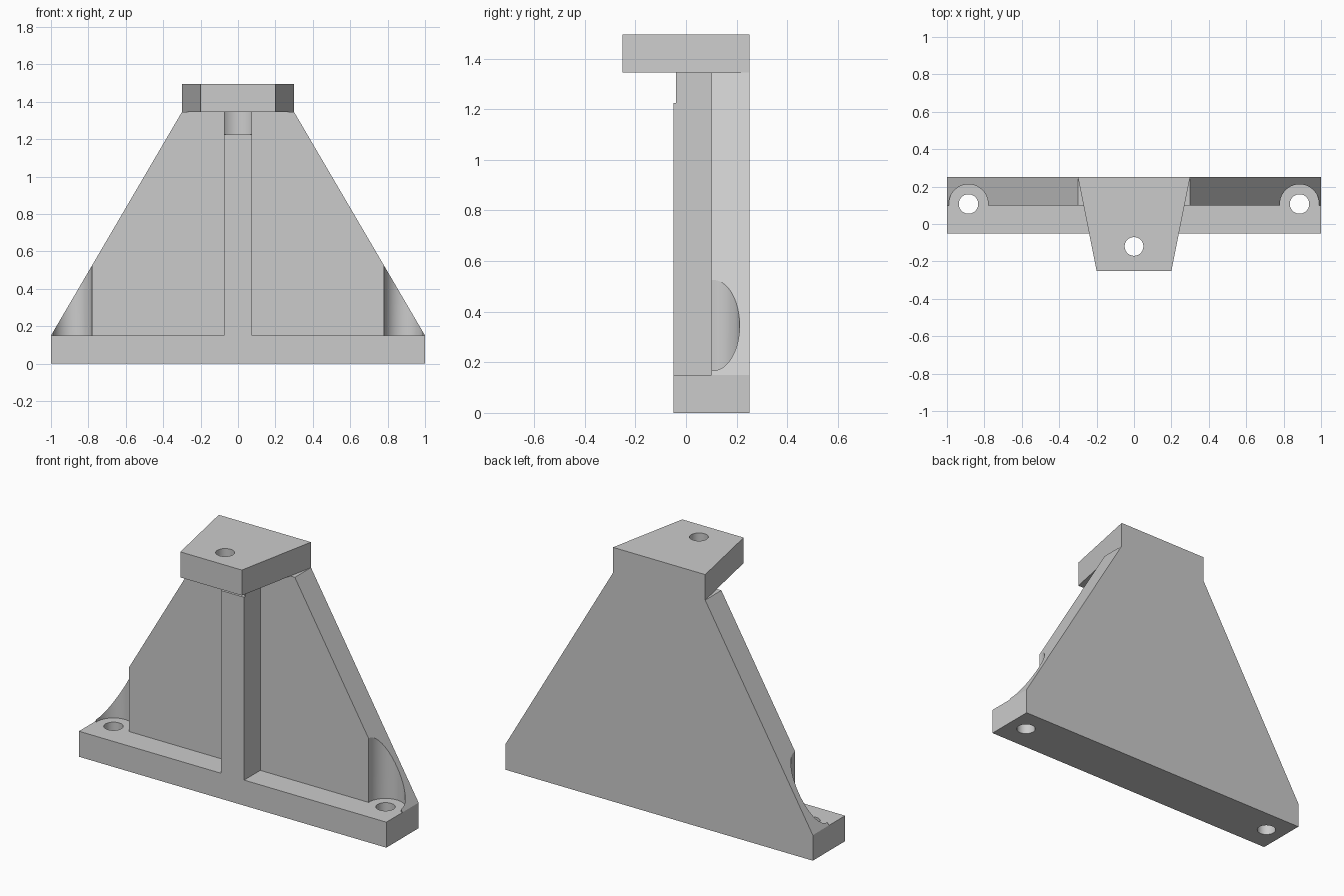
import bpy
import bmesh
import math
from mathutils import Vector

cube = bpy.data.objects.get("Cube")
if cube:
    bpy.data.objects.remove(cube, do_unlink=True)

grey = bpy.data.materials.new("plain_grey")
grey.use_nodes = True
colour = (0.6, 0.6, 0.6, 1)
grey.diffuse_color = colour
grey.node_tree.nodes["Principled BSDF"].inputs["Base Color"].default_value = colour

# Main dimensions
SLAB = 0.15
FRONT, MID, BACK = -0.05, 0.1, 0.25
CAP_Z = 1.345
TOP = CAP_Z + SLAB


def prism(name, outline, direction):
    """Extrude a closed planar outline along a direction."""
    bm = bmesh.new()
    face = bm.faces.new([bm.verts.new(p) for p in outline])
    grown = bmesh.ops.extrude_face_region(bm, geom=[face], use_keep_orig=True)
    moved = [g for g in grown["geom"] if isinstance(g, bmesh.types.BMVert)]
    bmesh.ops.translate(bm, verts=moved, vec=Vector(direction))
    bmesh.ops.recalc_face_normals(bm, faces=bm.faces)
    mesh = bpy.data.meshes.new(name)
    bm.to_mesh(mesh)
    bm.free()
    mesh.materials.append(grey)
    obj = bpy.data.objects.new(name, mesh)
    bpy.context.collection.objects.link(obj)
    return obj


def box(name, half_x, y0, y1, z0, z1):
    outline = [(-half_x, y0, z0), (half_x, y0, z0), (half_x, y1, z0), (-half_x, y1, z0)]
    return prism(name, outline, (0, 0, z1 - z0))


def cylinder(name, x, y, radius, z0, z1, sides=64):
    angles = [math.tau * i / sides for i in range(sides)]
    ring = [(x + radius * math.cos(a), y + radius * math.sin(a), z0) for a in angles]
    return prism(name, ring, (0, 0, z1 - z0))


def combine(target, tool, operation):
    """Apply a boolean and discard the tool."""
    tool.hide_render = True
    mod = target.modifiers.new(operation.lower(), "BOOLEAN")
    mod.operation = operation
    mod.solver = "EXACT"
    mod.object = tool
    bpy.ops.object.select_all(action="DESELECT")
    bpy.context.view_layer.objects.active = target
    target.select_set(True)
    bpy.ops.object.modifier_apply(modifier=mod.name)
    bpy.data.objects.remove(tool, do_unlink=True)


# Tapered back plate, including the rear of the foot
half = [(1, 0), (1, SLAB), (0.3, CAP_Z)]
sides = half + [(-x, z) for x, z in reversed(half)]
bracket = prism("support_bracket", [(x, MID, z) for x, z in sides], (0, BACK - MID, 0))

# Foot and central rib
combine(bracket, box("foot", 1, FRONT, MID + 0.05, 0, SLAB), "UNION")
combine(bracket, box("rib", 0.075, FRONT, MID + 0.05, SLAB - 0.05, CAP_Z), "UNION")

# Recess at the top of the rib, below the cap hole
combine(bracket, cylinder("rib_recess", 0, -0.12, 0.11, 1.225, TOP), "DIFFERENCE")

# Overhanging cap that narrows towards the front
cap = [(-0.2, -BACK, CAP_Z), (0.2, -BACK, CAP_Z), (0.3, BACK, CAP_Z), (-0.3, BACK, CAP_Z)]
combine(bracket, prism("cap", cap, (0, 0, SLAB)), "UNION")
combine(bracket, cylinder("cap_hole", 0, -0.12, 0.05, CAP_Z - 0.05, TOP + 0.1), "DIFFERENCE")

# Foot holes with clearance scooped out of the back plate
for x in (-0.885, 0.885):
    combine(bracket, cylinder("clearance", x, 0.107, 0.105, SLAB, 0.8), "DIFFERENCE")
    combine(bracket, cylinder("foot_hole", x, 0.107, 0.052, -0.1, 0.3), "DIFFERENCE")

bpy.ops.object.shade_smooth_by_angle(angle=math.radians(30))
